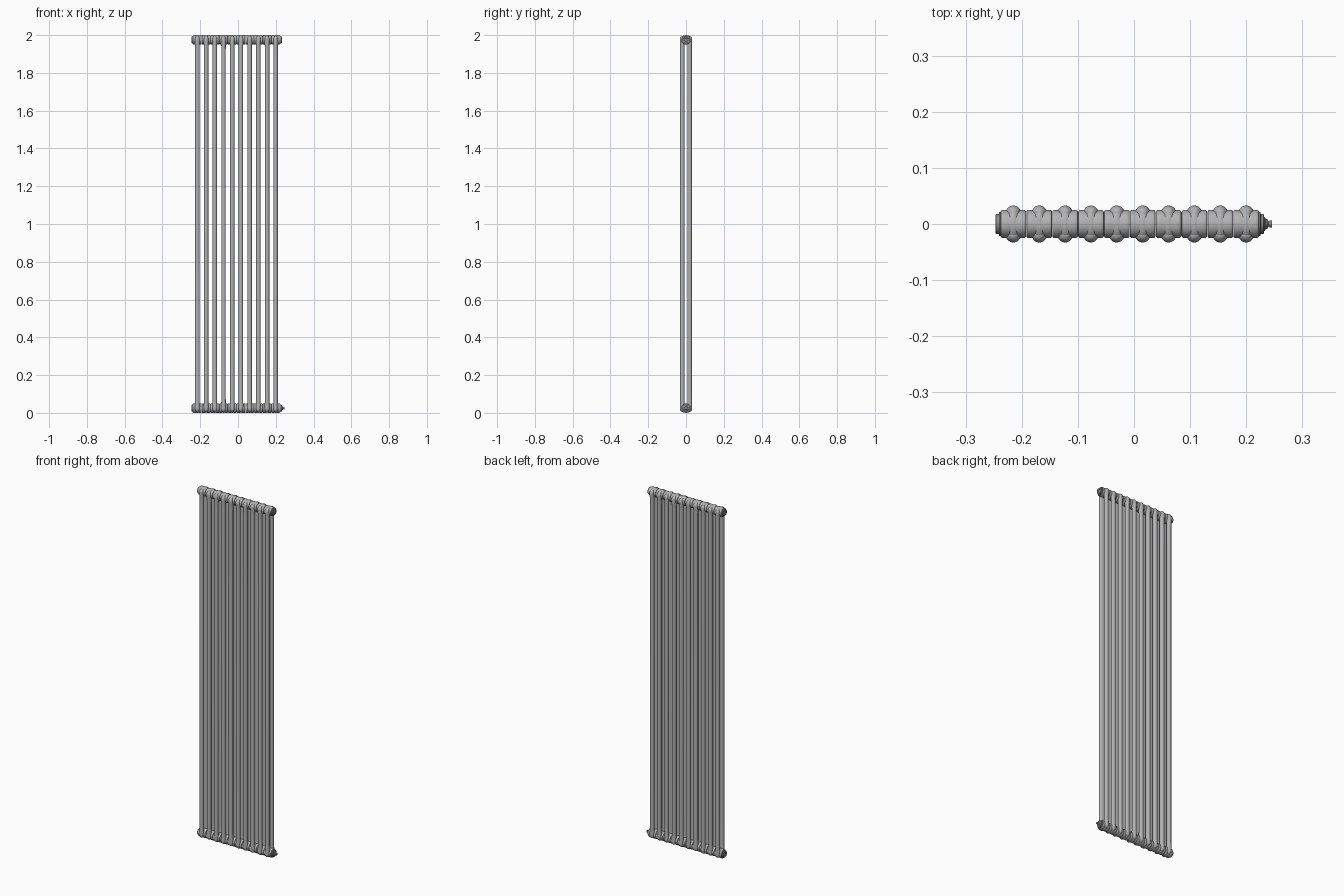
import bpy, bmesh, math
from mathutils import Matrix

cube = bpy.data.objects.get("Cube")
if cube:
    bpy.data.objects.remove(cube, do_unlink=True)


def material(name, rgb):
    m = bpy.data.materials.new(name)
    m.use_nodes = True
    m.diffuse_color = (*rgb, 1)
    m.node_tree.nodes["Principled BSDF"].inputs["Base Color"].default_value = (*rgb, 1)
    return m


enamel = material("grey enamel", (0.45, 0.45, 0.46))
fitting = material("dark grey fitting", (0.27, 0.27, 0.28))


def lathe(name, profile, mat, axis="X", sides=32):
    """Revolve (position, radius) points about an axis, closing both ends."""
    bm = bmesh.new()
    rings = []
    for p, r in profile:
        ring = []
        for i in range(sides):
            a = math.tau * i / sides
            u, v = r * math.cos(a), r * math.sin(a)
            ring.append(bm.verts.new((p, u, v) if axis == "X" else (u, v, p)))
        rings.append(ring)
    for a, b in zip(rings, rings[1:]):
        for i in range(sides):
            j = (i + 1) % sides
            bm.faces.new((a[i], a[j], b[j], b[i]))
    bm.faces.new(rings[0])
    bm.faces.new(rings[-1])
    bmesh.ops.recalc_face_normals(bm, faces=bm.faces)
    return finish(name, bm, mat)


def finish(name, bm, mat):
    me = bpy.data.meshes.new(name)
    bm.to_mesh(me)
    bm.free()
    me.materials.append(mat)
    ob = bpy.data.objects.new(name, me)
    bpy.context.collection.objects.link(ob)
    bpy.ops.object.select_all(action="DESELECT")
    bpy.context.view_layer.objects.active = ob
    ob.select_set(True)
    bpy.ops.object.shade_smooth_by_angle(angle=math.radians(35))
    return ob


def place(source, name, loc):
    ob = source.copy()
    ob.name = name
    ob.location = loc
    bpy.context.collection.objects.link(ob)


COUNT, PITCH, FIRST = 10, 0.0461, -0.215
LOW, HIGH = 0.025, 1.975
TUBE_Y = 0.0195

# Master tube: straight pipe flaring into a domed shoulder at each end
half = []
for z, r in ((0.075, 0.0118), (0.055, 0.012), (0.04, 0.0128)):
    half.append((z, r))
for i in range(9):
    a = math.pi / 2 * i / 8
    half.append((LOW - 0.019 * math.sin(a), 0.0133 * math.cos(a) + 0.0002))
half.reverse()
tube = lathe("tube", half + [(2 - z, r) for z, r in reversed(half)], enamel, "Z", 20)

# Master hub: horizontal collar with rolled edges at the seams
side = [(-0.0228, 0.021), (-0.0222, 0.0232), (-0.0205, 0.0246),
        (-0.017, 0.025), (-0.011, 0.0248), (-0.005, 0.0242)]
hub = lathe("hub", side + [(-x, r) for x, r in reversed(side)], enamel)

# Master saddle: rounded bridge joining the two tubes across the hub
bm = bmesh.new()
bmesh.ops.create_uvsphere(bm, u_segments=24, v_segments=14, radius=1,
                          matrix=Matrix.Diagonal((0.0155, 0.0315, 0.0248, 1)))
saddle = finish("saddle", bm, enamel)

# Repeat the sections along the radiator
for n in range(COUNT):
    x = FIRST + n * PITCH
    for label, y in (("front", -TUBE_Y), ("back", TUBE_Y)):
        place(tube, f"{label}_tube_{n + 1}", (x, y, 0))
    for label, z in (("bottom", LOW), ("top", HIGH)):
        place(hub, f"{label}_hub_{n + 1}", (x, 0, z))
        place(saddle, f"{label}_saddle_{n + 1}", (x, 0, z))
for master in (tube, hub, saddle):
    bpy.data.objects.remove(master, do_unlink=True)

# End plugs on all four corners
plug_profile = [(0, 0.0215), (0.003, 0.0215), (0.0035, 0.0175),
                (0.0085, 0.0175), (0.0095, 0.0165), (0.0095, 0.009), (0.0075, 0.008)]
last = FIRST + (COUNT - 1) * PITCH
for label, z in (("bottom", LOW), ("top", HIGH)):
    for end, x, s in (("right", FIRST - 0.0225, -1), ("left", last + 0.0225, 1)):
        plug = lathe(f"{label}_{end}_plug", [(s * p, r) for p, r in plug_profile], fitting)
        plug.location = (x, 0, z)

# Bleed valve on the lower left plug
valve = lathe("bleed_valve", [(0.006, 0.0125), (0.0105, 0.0125), (0.0125, 0.009),
                              (0.016, 0.008), (0.017, 0.0045), (0.0195, 0.0045),
                              (0.0195, 0.006), (0.0235, 0.006)], fitting, sides=16)
valve.location = (last + 0.0225, 0, LOW)
